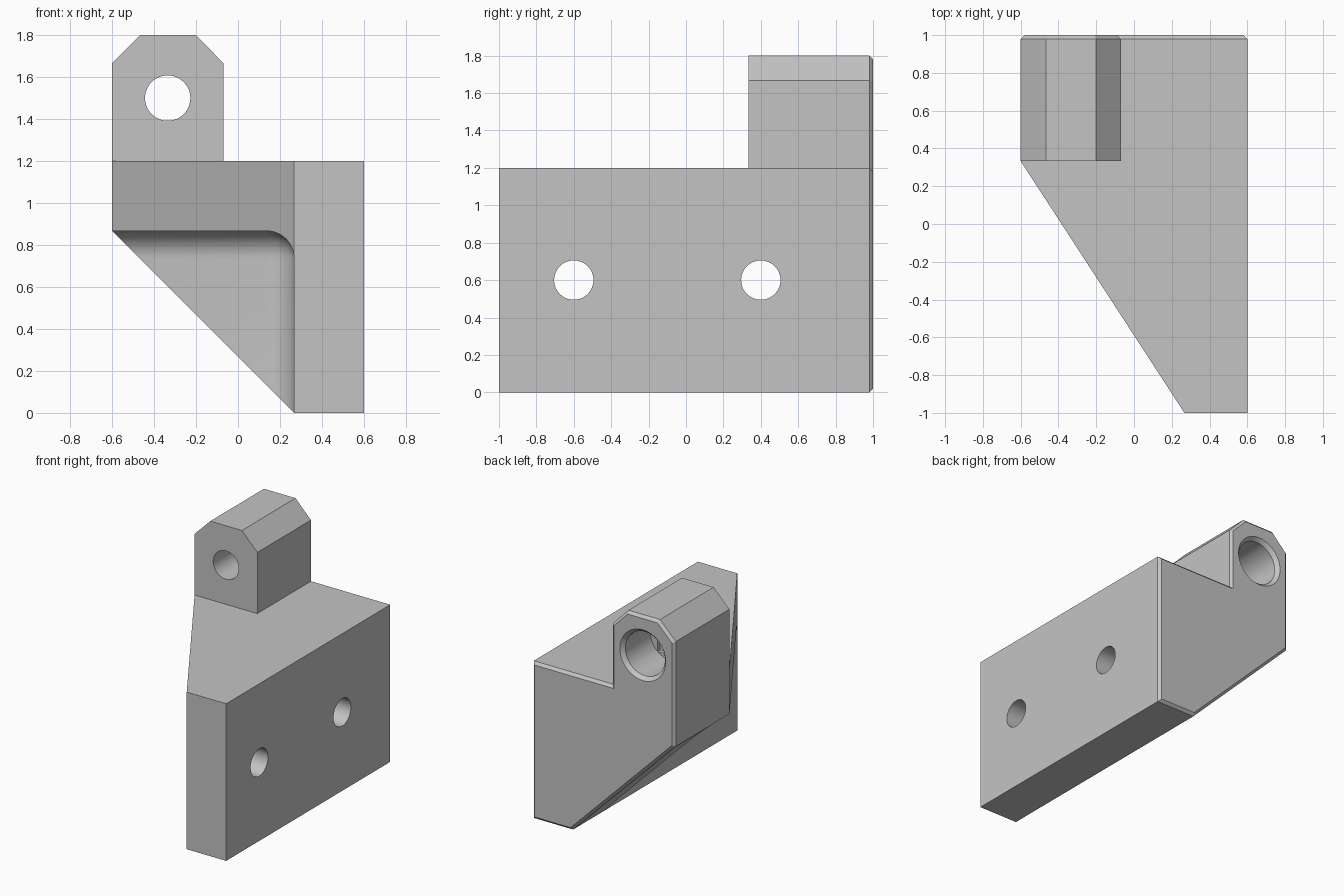
import bpy, bmesh, math
from mathutils import Vector, Matrix

if "Cube" in bpy.data.objects:
    bpy.data.objects.remove(bpy.data.objects["Cube"], do_unlink=True)

grey = bpy.data.materials.new("plain grey")
grey.use_nodes = True
grey.diffuse_color = (0.55, 0.55, 0.55, 1)
grey.node_tree.nodes["Principled BSDF"].inputs["Base Color"].default_value = (0.55, 0.55, 0.55, 1)


def make_object(name, bm):
    bmesh.ops.recalc_face_normals(bm, faces=bm.faces)
    mesh = bpy.data.meshes.new(name)
    bm.to_mesh(mesh)
    bm.free()
    mesh.materials.append(grey)
    obj = bpy.data.objects.new(name, mesh)
    bpy.context.collection.objects.link(obj)
    return obj


def prism(points, axis, start, end):
    """Extrude a 2D outline along an axis: y takes (x, z), z takes (x, y)."""
    bm = bmesh.new()
    place = (lambda a, b: (a, start, b)) if axis == "y" else (lambda a, b: (a, b, start))
    face = bm.faces.new([bm.verts.new(place(*p)) for p in points])
    shift = (0, end - start, 0) if axis == "y" else (0, 0, end - start)
    out = bmesh.ops.extrude_face_region(bm, geom=[face])["geom"]
    bmesh.ops.translate(bm, vec=shift, verts=[v for v in out if isinstance(v, bmesh.types.BMVert)])
    bmesh.ops.recalc_face_normals(bm, faces=bm.faces)
    return bm


def box(low, high):
    return prism([(low[0], low[1]), (high[0], low[1]), (high[0], high[1]), (low[0], high[1])],
                 "z", low[2], high[2])


def cylinder(start, end, r1, r2=None):
    bm = bmesh.new()
    a, b = Vector(start), Vector(end)
    turn = (b - a).to_track_quat("Z", "Y").to_matrix().to_4x4()
    bmesh.ops.create_cone(bm, cap_ends=True, segments=48, radius1=r1, radius2=r2 or r1,
                          depth=(b - a).length, matrix=Matrix.Translation((a + b) / 2) @ turn)
    return bm


def cut(target, name, bm):
    cutter = make_object(name, bm)
    cutter.hide_render = True
    mod = target.modifiers.new(name, "BOOLEAN")
    mod.operation, mod.solver, mod.object = "DIFFERENCE", "EXACT", cutter
    bpy.context.view_layer.objects.active = target
    bpy.ops.object.modifier_apply(modifier=name)
    bpy.data.objects.remove(cutter, do_unlink=True)


WALL, EDGE = 0.267, 0.02      # inner face of the side plate, back chamfer
LEDGE, DECK = 0.867, 1.2      # underside and top of the top plate
TAB_FRONT = 0.333

# Whole outline, with the rear rim chamfered
outline = [(-0.6, LEDGE), (WALL, 0), (0.6, 0), (0.6, DECK), (-0.07, DECK),
           (-0.07, 1.667), (-0.2, 1.8), (-0.467, 1.8), (-0.6, 1.667)]
bm = prism(outline, "y", -1, 1 - EDGE)
back = [f for f in bm.faces if f.normal.y > 0.9]
bmesh.ops.inset_region(bm, faces=back, thickness=EDGE, depth=EDGE, use_even_offset=True)
bracket = make_object("bracket", bm)

# Space in front of the tab, and the slanted front of the top plate
cut(bracket, "tab_clearance", box((-1, -2, DECK), (1, TAB_FRONT, 2.5)))
slope = (-1 - TAB_FRONT) / (WALL + 0.6)
cut(bracket, "slant", prism([(-0.8, TAB_FRONT - 0.2 * slope), (WALL + 0.1, -1 + 0.1 * slope),
                             (-0.8, -1 + 0.1 * slope)], "z", -0.5, 2))

# Rounded hollow under the top plate, between the side plate and back wall
bm = box((-2, -2.5, -1.5), (WALL, 0.667, LEDGE))
bmesh.ops.bevel(bm, geom=bm.edges[:], offset=0.13, segments=10, profile=0.5, affect="EDGES")
cut(bracket, "hollow", bm)

# Two mounting holes in the side plate
for y in (-0.6, 0.4):
    cut(bracket, "mounting_hole", cylinder((0.1, y, 0.6), (0.8, y, 0.6), 0.105))

# Stepped bore through the tab
cx, cz, hole, bore, floor = -0.335, 1.5, 0.108, 0.168, 0.667
cut(bracket, "tab_hole", cylinder((cx, 0.2, cz), (cx, 1.2, cz), hole))
cut(bracket, "tab_bore", cylinder((cx, floor, cz), (cx, 1.2, cz), bore))
cut(bracket, "bore_chamfer", cylinder((cx, 0.97, cz), (cx, 1.01, cz), bore - 0.001, bore + 0.035))
cut(bracket, "bore_step", box((cx - hole, floor - 0.03, cz - 0.127), (cx + hole, floor + 0.1, cz + 0.127)))

bpy.ops.object.select_all(action="DESELECT")
bracket.select_set(True)
bpy.context.view_layer.objects.active = bracket
bpy.ops.object.shade_smooth_by_angle(angle=math.radians(30))
